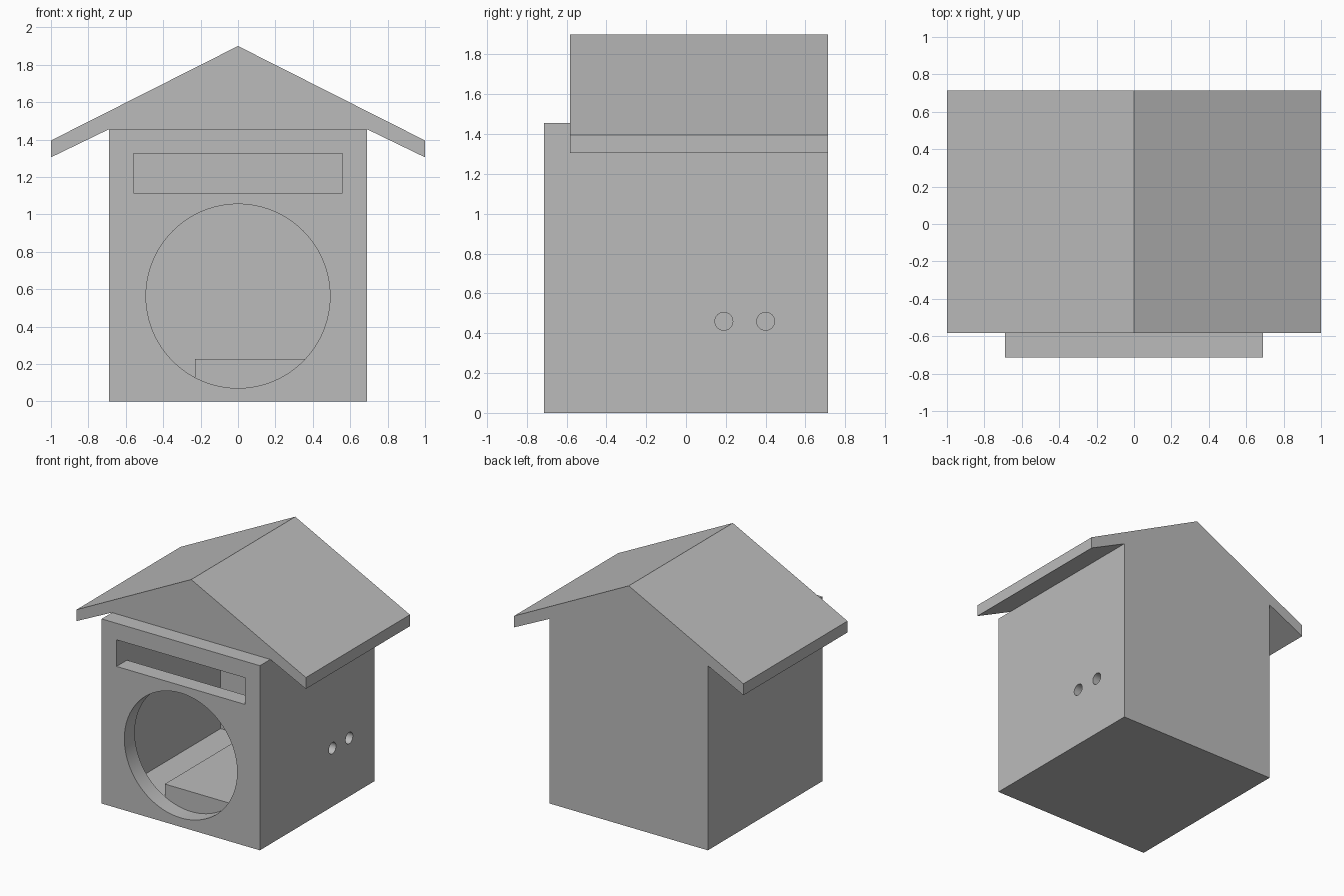
import bpy
import bmesh
from math import pi
from mathutils import Matrix, Vector

default = bpy.data.objects.get("Cube")
if default:
    bpy.data.objects.remove(default, do_unlink=True)

# Main dimensions
HALF_W, HALF_D, WALL_H, T = 0.69, 0.713, 1.455, 0.13
IN_W, FRONT, BACK = HALF_W - T, -HALF_D + T, HALF_D - T

grey = bpy.data.materials.new("plain grey")
grey.use_nodes = True
grey.diffuse_color = (0.5, 0.5, 0.5, 1)
grey.node_tree.nodes["Principled BSDF"].inputs["Base Color"].default_value = (0.5, 0.5, 0.5, 1)


def finish(name, bm):
    bmesh.ops.recalc_face_normals(bm, faces=bm.faces)
    mesh = bpy.data.meshes.new(name)
    bm.to_mesh(mesh)
    bm.free()
    mesh.materials.append(grey)
    obj = bpy.data.objects.new(name, mesh)
    bpy.context.collection.objects.link(obj)
    return obj


def box(name, low, high):
    low, high = Vector(low), Vector(high)
    bm = bmesh.new()
    bmesh.ops.create_cube(bm, size=1, matrix=Matrix.Translation((low + high) / 2)
                          @ Matrix.Diagonal((high - low).to_4d()))
    return finish(name, bm)


def cylinder(name, centre, radius, depth, axis, sides):
    bm = bmesh.new()
    turn = Matrix.Rotation(pi / 2, 4, "X" if axis == "Y" else "Y")
    bmesh.ops.create_cone(bm, cap_ends=True, segments=sides, radius1=radius, radius2=radius,
                          depth=depth, matrix=Matrix.Translation(centre) @ turn)
    return finish(name, bm)


def select_only(obj):
    bpy.ops.object.select_all(action="DESELECT")
    obj.select_set(True)
    bpy.context.view_layer.objects.active = obj


def cut(obj, cutters):
    select_only(obj)
    for cutter in cutters:
        mod = obj.modifiers.new("cut", "BOOLEAN")
        mod.operation, mod.solver, mod.object = "DIFFERENCE", "EXACT", cutter
        bpy.ops.object.modifier_apply(modifier=mod.name)
        bpy.data.objects.remove(cutter, do_unlink=True)
    bpy.ops.object.shade_smooth_by_angle()


# House shell: walls, gable and overhanging roof as one extruded outline
right_half = [(HALF_W, 0), (HALF_W, WALL_H), (1, 1.305), (1, 1.395)]
outline = right_half + [(0, 1.9)] + [(-x, z) for x, z in reversed(right_half)]
bm = bmesh.new()
face = bm.faces.new([bm.verts.new((x, FRONT, z)) for x, z in outline])
side = bmesh.ops.extrude_face_region(bm, geom=[face])
bmesh.ops.translate(bm, vec=(0, HALF_D - FRONT, 0),
                    verts=[v for v in side["geom"] if isinstance(v, bmesh.types.BMVert)])
shell = finish("house_shell", bm)

# Inner room, open to the front, and two cable holes in one side
room = box("room_cutter", (-IN_W, FRONT - 0.1, T), (IN_W, BACK, WALL_H - T))
holes = [cylinder("hole_cutter", (HALF_W, y, 0.46), 0.045, 0.4, "X", 32) for y in (0.19, 0.4)]
cut(shell, [room] + holes)

# Front panel with a slot and a large round opening
panel = box("front_panel", (-HALF_W, -HALF_D, 0), (HALF_W, FRONT, WALL_H))
slot = box("slot_cutter", (-IN_W, -1, 1.115), (IN_W, 0, WALL_H - T))
opening = cylinder("opening_cutter", (0, FRONT, 0.563), 0.492, 1, "Y", 96)
cut(panel, [slot, opening])

# Raised platform on the room floor
box("inner_platform", (-0.23, FRONT, T), (IN_W, BACK, 0.227))
